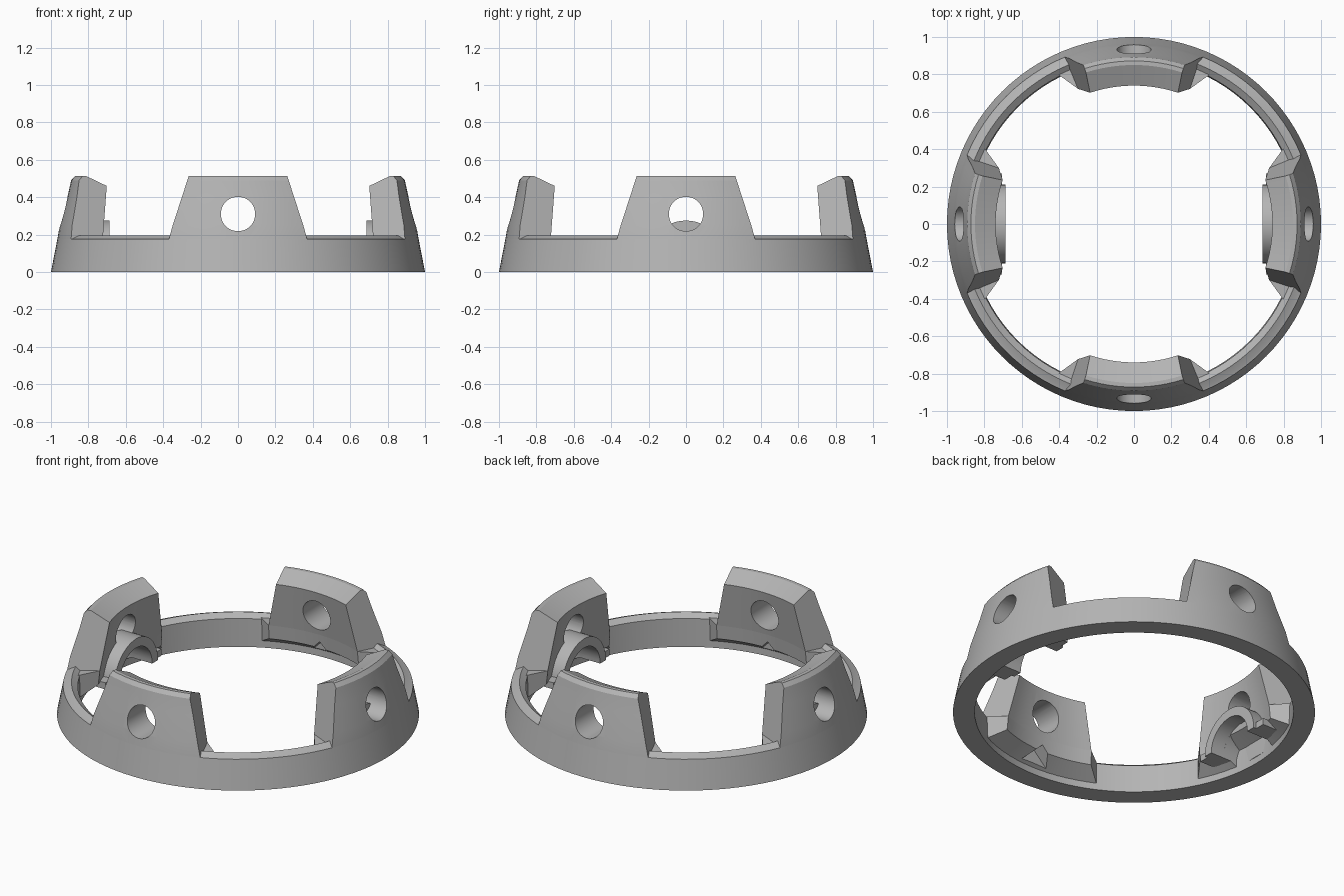
import bpy, bmesh
from math import radians, sin, cos, pi
from mathutils import Matrix, Vector

cube = bpy.data.objects.get("Cube")
if cube:
    bpy.data.objects.remove(cube)

grey = bpy.data.materials.new("plain_grey")
grey.use_nodes = True
colour = (0.46, 0.46, 0.46, 1)
grey.diffuse_color = colour
grey.node_tree.nodes["Principled BSDF"].inputs["Base Color"].default_value = colour

SIDES = {"left": 0, "back": 90, "right": 180, "front": 270}


def make(name, bm, turn=0):
    bmesh.ops.recalc_face_normals(bm, faces=bm.faces)
    bm.transform(Matrix.Rotation(radians(turn), 4, "Z"))
    mesh = bpy.data.meshes.new(name)
    bm.to_mesh(mesh)
    bm.free()
    mesh.materials.append(grey)
    obj = bpy.data.objects.new(name, mesh)
    bpy.context.collection.objects.link(obj)
    return obj


def loft(profile, steps, closed=False):
    """Sweep (radius, height, half angle) points around z, centred on +x."""
    bm = bmesh.new()
    rows = []
    for i in range(steps if closed else steps + 1):
        t = 2 * i / steps - 1
        row = []
        for r, z, half in profile:
            a = radians(half) * t
            row.append(bm.verts.new((r * cos(a), r * sin(a), z)))
        rows.append(row)
    n = len(profile)
    for i in range(steps):
        a, b = rows[i], rows[(i + 1) % len(rows)]
        for j in range(n):
            k = (j + 1) % n
            bm.faces.new((a[j], a[k], b[k], b[j]))
    if not closed:
        bm.faces.new(rows[0])
        bm.faces.new(rows[-1])
    return bm


def rod(radius, x0, x1, z, sides, name, turn):
    """Cylinder lying along x, used as a cutter."""
    bm = bmesh.new()
    place = Matrix.Translation(((x0 + x1) / 2, 0, z)) @ Matrix.Rotation(pi / 2, 4, "Y")
    bmesh.ops.create_cone(bm, cap_ends=True, segments=sides, radius1=radius,
                          radius2=radius, depth=x1 - x0, matrix=place)
    obj = make(name, bm, turn)
    obj.hide_render = True
    return obj


def cut(obj, cutter):
    mod = obj.modifiers.new("cut", "BOOLEAN")
    mod.operation = "DIFFERENCE"
    mod.solver = "EXACT"
    mod.object = cutter
    graph = bpy.context.evaluated_depsgraph_get()
    mesh = bpy.data.meshes.new_from_object(obj.evaluated_get(graph))
    obj.modifiers.clear()
    obj.data = mesh
    bpy.data.objects.remove(cutter)


# Base ring with a bevelled rim
ring_profile = [(1, 0), (0.966, 0.175), (0.955, 0.178), (0.92, 0.195),
                (0.885, 0.17), (0.88, 0)]
parts = [make("base_ring", loft([(r, z, 180) for r, z in ring_profile], 96, True))]

# Tapered upright tab and the wider foot that joins it to the ring
tab_profile = [(0.93, 0.12, 22.5), (0.966, 0.175, 22.5), (0.953, 0.25, 21.5),
               (0.912, 0.40, 19.2), (0.892, 0.49, 17.7), (0.872, 0.512, 17.6),
               (0.85, 0.512, 17.6), (0.74, 0.46, 18.5), (0.782, 0.185, 22.5)]
foot_profile = [(0.782, 0.185, 22.5), (0.79, 0.10, 22.5),
                (0.90, 0.03, 27), (0.90, 0.175, 27)]

for side, turn in SIDES.items():
    tab = make(side + "_tab", loft(tab_profile, 12), turn)
    foot = make(side + "_foot", loft(foot_profile, 12), turn)
    cut(tab, rod(0.092, 0.5, 1.2, 0.31, 40, "hole_cutter", turn))
    parts += [tab, foot]

    if side in ("front", "back"):
        # Pointed notch under the hole
        cut(foot, rod(0.09, 0.5, 0.86, 0.05, 4, "notch_cutter", turn))
        continue

    # Half-round arch standing inside the side tabs
    cut(foot, rod(0.155, 0.5, 0.879, 0.065, 40, "arch_cutter", turn))
    bm = bmesh.new()
    rows = []
    for i in range(25):
        a = pi * i / 24
        rows.append([bm.verts.new((x, r * cos(a), 0.065 + r * sin(a)))
                     for x, r in ((0.687, 0.155), (0.687, 0.21), (0.84, 0.21), (0.84, 0.155))])
    for a, b in zip(rows, rows[1:]):
        for j in range(4):
            k = (j + 1) % 4
            bm.faces.new((a[j], a[k], b[k], b[j]))
    bm.faces.new(rows[0])
    bm.faces.new(rows[-1])
    parts.append(make(side + "_arch", bm, turn))

    # Flat lips at the feet of the arch
    bm = bmesh.new()
    for s in (-1, 1):
        place = Matrix.Translation((0.78, s * 0.225, 0.085)) @ Matrix.Diagonal((0.15, 0.09, 0.04, 1))
        bmesh.ops.create_cube(bm, size=1, matrix=place)
    parts.append(make(side + "_arch_lips", bm, turn))

# Smooth curved walls, keep the edges crisp
bpy.ops.object.select_all(action="DESELECT")
for obj in parts:
    obj.select_set(True)
bpy.context.view_layer.objects.active = parts[0]
bpy.ops.object.shade_smooth_by_angle(angle=radians(20))
